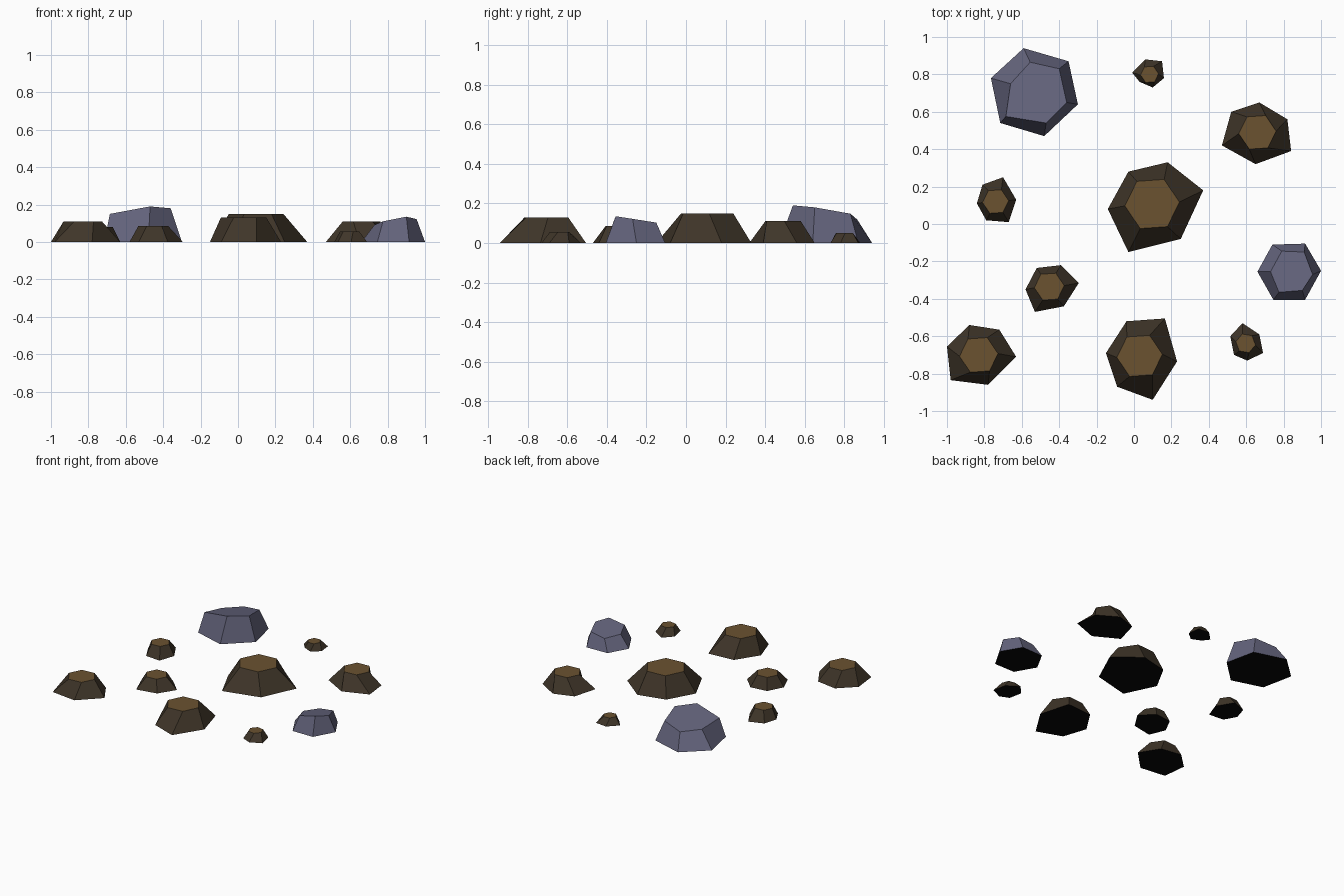
import bpy, bmesh, math

if "Cube" in bpy.data.objects:
    bpy.data.objects.remove(bpy.data.objects["Cube"])


def material(name, rgb):
    m = bpy.data.materials.new(name)
    m.diffuse_color = (*rgb, 1)
    m.use_nodes = True
    m.node_tree.nodes["Principled BSDF"].inputs["Base Color"].default_value = m.diffuse_color
    return m


SIDE = material("dark soil", (0.050, 0.036, 0.022))
TOP = material("brown earth", (0.145, 0.085, 0.030))
STONE = material("blue grey stone", (0.125, 0.125, 0.200))
UNDER = material("black underside", (0.002, 0.002, 0.002))


def frustum(name, base, top, mats):
    """Closed solid between a base outline on the ground and a top outline."""
    bm = bmesh.new()
    lo = [bm.verts.new((x, y, 0)) for x, y in base]
    hi = [bm.verts.new(p) for p in top]
    n = len(lo)
    for i in range(n):
        j = (i + 1) % n
        bm.faces.new((lo[i], lo[j], hi[j], hi[i]))
    bm.faces.new(hi)
    bm.faces.new(lo)
    bmesh.ops.recalc_face_normals(bm, faces=bm.faces[:])
    # sides, flat top and underside by direction
    for f in bm.faces:
        f.normal_update()
        f.material_index = 1 if f.normal.z > 0.9 else 2 if f.normal.z < -0.9 else 0
    me = bpy.data.meshes.new(name)
    bm.to_mesh(me)
    bm.free()
    for m in mats:
        me.materials.append(m)
    bpy.context.collection.objects.link(bpy.data.objects.new(name, me))


# soil mounds: top centre x, y, top radius, height, then clockwise base outline
# starting at the upper left corner
mounds = {
    "large_mound": (.097, .107, .146, .15, [(-.03, .28), (.18, .33), (.37, .18), (.25, -.08), (-.03, -.15), (-.14, .08)]),
    "back_right_mound": (.66, .49, .10, .11, [(.52, .60), (.67, .65), (.82, .56), (.84, .39), (.65, .32), (.47, .42)]),
    "back_small_mound": (.083, .80, .048, .05, [(.06, .88), (.15, .87), (.16, .78), (.10, .73), (.03, .76), (-.01, .81)]),
    "left_mound": (-.74, .12, .07, .08, [(-.81, .21), (-.70, .25), (-.63, .13), (-.67, .01), (-.79, .02), (-.84, .11)]),
    "inner_left_mound": (-.453, -.335, .08, .085, [(-.52, -.235), (-.39, -.22), (-.295, -.315), (-.375, -.44), (-.53, -.47), (-.58, -.35)]),
    "front_left_mound": (-.83, -.70, .103, .11, [(-.88, -.54), (-.72, -.565), (-.63, -.71), (-.78, -.86), (-.98, -.835), (-1.0, -.655)]),
    "front_mound": (.03, -.705, .122, .13, [(-.04, -.52), (.165, -.505), (.23, -.735), (.10, -.94), (-.09, -.87), (-.15, -.69)]),
    "front_right_small_mound": (.597, -.638, .053, .055, [(.58, -.53), (.67, -.59), (.69, -.69), (.605, -.73), (.535, -.70), (.515, -.60)]),
}
for name, (cx, cy, r, h, base) in mounds.items():
    # keep the regular top hexagon lined up with the base corners
    start = 64 if name == "front_right_small_mound" else 124
    if name == "front_right_small_mound":
        start = 110
    angles = [math.radians(start - 60 * i) for i in range(6)]
    top = [(cx + r * math.cos(a), cy + r * math.sin(a), h) for a in angles]
    frustum(name, base, top, (SIDE, TOP, UNDER))

# grey rocks with slanted tops
stone = (STONE, STONE, UNDER)
frustum("large_rock",
        [(-.59, .94), (-.35, .87), (-.30, .64), (-.48, .47), (-.715, .54), (-.765, .78)],
        [(-.555, .865, .118), (-.40, .83, .148), (-.36, .65, .18),
         (-.47, .54, .19), (-.685, .575, .15), (-.66, .75, .122)], stone)
frustum("small_rock",
        [(.74, -.11), (.915, -.105), (1.0, -.25), (.915, -.405), (.745, -.405), (.66, -.255)],
        [(.79, -.145, .085), (.91, -.15, .103), (.955, -.27, .122),
         (.90, -.355, .135), (.775, -.365, .11), (.73, -.255, .092)], stone)
